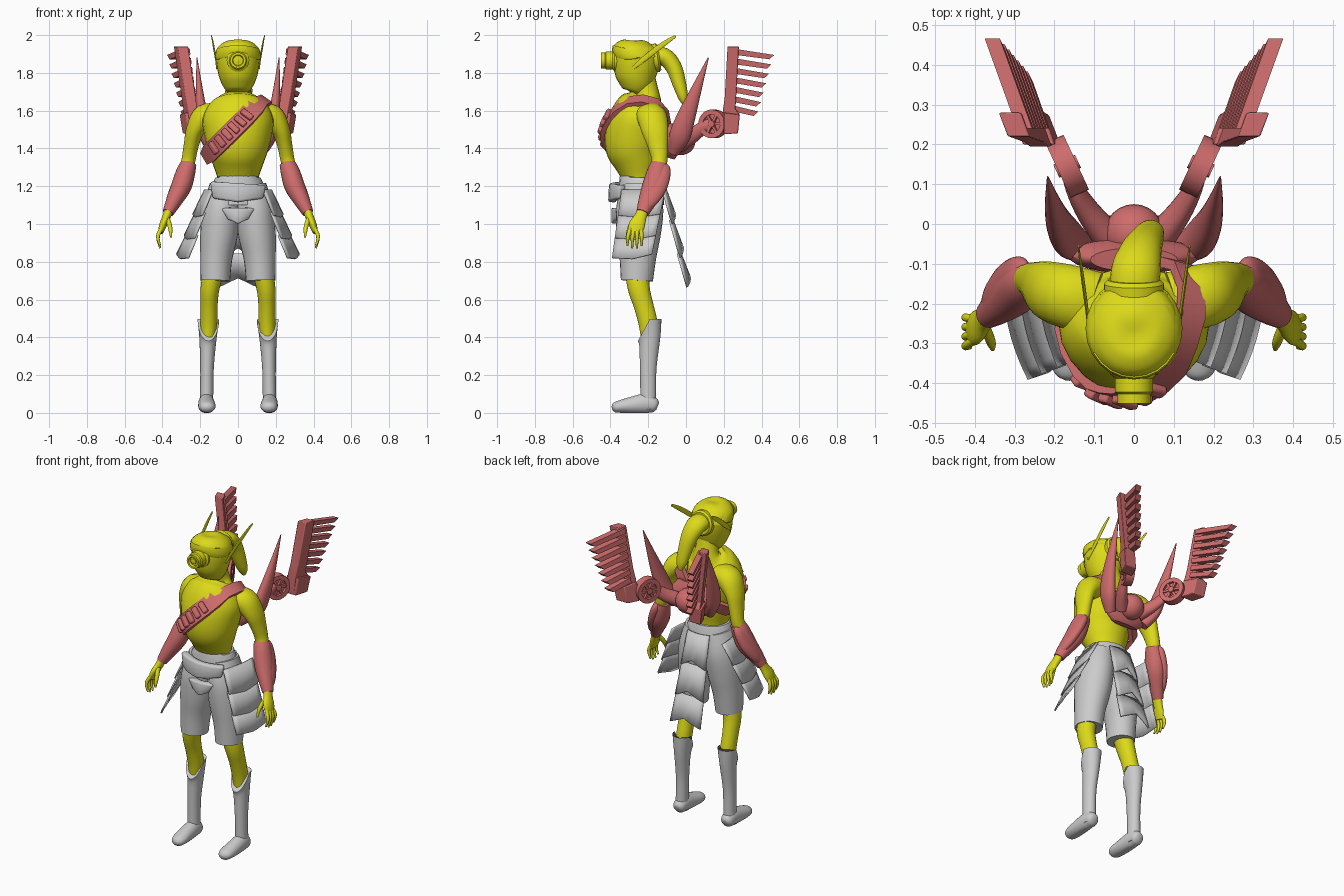
import bpy, bmesh, math
from mathutils import Vector as V, Matrix

X, Y, Z = V((1, 0, 0)), V((0, 1, 0)), V((0, 0, 1))

def mat(name, c):
    m = bpy.data.materials.new(name)
    m.diffuse_color = (*c, 1)
    return m

YEL, RED = mat("yellow", (0.72, 0.70, 0.01)), mat("red", (0.62, 0.15, 0.15))

def finish(bm, name, m=None, mirror=False, solid=0, bevel=0, angle=40):
    bmesh.ops.remove_doubles(bm, verts=bm.verts, dist=1e-5)
    bmesh.ops.recalc_face_normals(bm, faces=bm.faces)
    for f in bm.faces:
        f.smooth = True
    me = bpy.data.meshes.new(name)
    bm.to_mesh(me)
    bm.free()
    me.set_sharp_from_angle(angle=math.radians(angle))
    ob = bpy.data.objects.new(name, me)
    bpy.context.collection.objects.link(ob)
    if m:
        me.materials.append(m)
    if solid:
        s = ob.modifiers.new("solid", 'SOLIDIFY')
        s.thickness, s.offset = solid, 0
    if bevel:
        b = ob.modifiers.new("bevel", 'BEVEL')
        b.width, b.segments, b.limit_method = bevel, 2, 'ANGLE'
    if mirror:
        ob.modifiers.new("mirror", 'MIRROR')

def dense(pts, steps=4):
    """Catmull-Rom refinement of (x, y, z, r1, r2) rows."""
    out = []
    for i in range(len(pts) - 1):
        a, b, c, d = (pts[max(0, min(len(pts) - 1, i + k))] for k in (-1, 0, 1, 2))
        for s in range(steps):
            t = s / steps
            out.append([.5 * (2*q + (r-p)*t + (2*p-5*q+4*r-w)*t*t + (3*q-p-3*r+w)*t**3)
                        for p, q, r, w in zip(a, b, c, d)])
    return out + [list(pts[-1])]

def skin(bm, rings, cap=True, loop=False):
    vs = [[bm.verts.new(p) for p in r] for r in rings]
    n = len(vs[0])
    for a, b in zip(vs, vs[1:] + vs[:1] if loop else vs[1:]):
        for j in range(n):
            bm.faces.new((a[j], a[(j+1) % n], b[(j+1) % n], b[j]))
    if cap:
        bm.faces.new(vs[0])
        bm.faces.new(vs[-1])

def loft(bm, pts, ref=X, n=24, warp=None, steps=4):
    d = dense(pts, steps)
    rings = []
    for i, q in enumerate(d):
        t = (V(d[min(i+1, len(d)-1)][:3]) - V(d[max(i-1, 0)][:3])).normalized()
        s = (ref - t * ref.dot(t)).normalized()
        u = t.cross(s)
        ring = [V(q[:3]) + s * max(q[3], .001) * math.cos(k*math.tau/n)
                + u * max(q[4], .001) * math.sin(k*math.tau/n) for k in range(n)]
        rings.append([warp(p) for p in ring] if warp else ring)
    skin(bm, rings)

def lathe(bm, prof, c, axis, n=28):
    """Closed (radius, height) profile turned about an axis."""
    R = axis.to_track_quat('Z', 'Y').to_matrix()
    skin(bm, [[V(c) + R @ V((r*math.cos(a), r*math.sin(a), h)) for r, h in prof]
              for a in (k*math.tau/n for k in range(n))], cap=False, loop=True)

def prism(bm, pts, fmap, t0, t1):
    skin(bm, [[fmap(u, v, t) for u, v in pts] for t in (t0, t1)])

def plate(bm, A, B, Ua, Ub, bulge, tip, n=8):
    """Curved sheet from top centre A to bottom centre B."""
    A, B, Ua, Ub, bulge = map(V, (A, B, Ua, Ub, bulge))
    g = [[bm.verts.new(A.lerp(B, v) + u*Ua.lerp(Ub, v) + bulge*(1-u*u) - Z*tip*(1-abs(u))*v)
          for u in (2*k/n - 1 for k in range(n+1))] for v in (0, .5, 1)]
    for a, b in zip(g, g[1:]):
        for k in range(n):
            bm.faces.new((a[k], a[k+1], b[k+1], b[k]))

def part(fn, rows, name, m=None, ref=X, warp=None, **kw):
    bm = bmesh.new()
    for r in rows:
        fn(bm, r, ref, 24, warp)
    finish(bm, name, m, **kw)

# Torso and neck
TORSO = [(0, -.245, 1.17, .105, .09), (0, -.245, 1.24, .108, .095), (0, -.255, 1.32, .135, .125),
         (0, -.27, 1.4, .163, .155), (0, -.268, 1.48, .18, .16), (0, -.255, 1.55, .188, .152),
         (0, -.235, 1.61, .165, .135), (0, -.215, 1.647, .125, .1), (0, -.205, 1.68, .074, .066), (0, -.235, 1.78, .062, .07)]
part(loft, [TORSO], "torso", YEL)
# Head, cap, eye piece
part(loft, [[(0, -.275, 1.69, .03, .03), (0, -.27, 1.705, .062, .065), (0, -.265, 1.75, .09, .095),
             (0, -.265, 1.81, .108, .115), (0, -.262, 1.88, .116, .122), (0, -.26, 1.93, .105, .11),
             (0, -.26, 1.955, .06, .06)]], "head", YEL)
part(loft, [[(0, -.262, 1.895, .118, .122), (0, -.263, 1.903, .122, .128), (0, -.262, 1.925, .114, .122),
             (0, -.258, 1.95, .09, .1), (0, -.255, 1.967, .055, .062), (0, -.255, 1.972, .004, .004)]],
     "cap", YEL, warp=lambda p: V((p.x, p.y, p.z - .6*max(0, 1.93-p.z)*(abs(p.x)/.12)**2 - .15*(p.y+.26)*(p.z < 1.93))))
bm = bmesh.new()
lathe(bm, [(0, -.02), (.06, -.02), (.06, .01), (.048, .02), (.048, .055), (.042, .06), (.042, .083),
           (.03, .083), (.026, .07), (0, .07)], (0, -.368, 1.866), -Y)
lathe(bm, [(0, -.02), (.016, -.02), (.016, .005), (0, .01)], (0, -.44, 1.866), -Y, 16)
finish(bm, "eye_piece", YEL)
# Head tail with collar
part(loft, [[(0, -.18, 1.885, .062, .05), (.005, -.115, 1.885, .062, .048), (.018, -.065, 1.83, .052, .043),
             (.033, -.035, 1.74, .042, .036), (.042, -.015, 1.67, .032, .026), (.045, -.005, 1.63, .012, .01)]], "head_tail", YEL)
bm = bmesh.new()
lathe(bm, [(.05, -.025), (.076, -.025), (.076, .005), (.066, .015), (.05, .015)], (0, -.155, 1.88), V((0, 1, .15)))
finish(bm, "tail_collar", YEL)
# Antennae
part(loft, [[(.112, -.28, 1.825, .004, .008), (.118, -.22, 1.875, .004, .014),
             (.13, -.13, 1.945, .004, .014), (.14, -.055, 1.995, .002, .007)]], "antennae", YEL, mirror=True)

# Upper arms and hands
part(loft, [[(.1, -.2, 1.58, .08, .055), (.175, -.18, 1.565, .08, .07), (.225, -.165, 1.5, .072, .05),
             (.247, -.15, 1.42, .055, .04), (.262, -.14, 1.34, .042, .037), (.28, -.15, 1.27, .04, .035)]],
     "upper_arms", YEL, ref=Y, mirror=True)
fingers = [[(.4, -.24-.017*k, .985, .011, .011), (.424, -.235-.024*k, .935, .01, .01),
            (.412, -.235-.025*k, .872 + .012*(k in (0, 3)), .005, .005)] for k in range(4)]
part(loft, [[(.36, -.222, 1.09, .03, .025), (.378, -.24, 1.04, .032, .022), (.397, -.26, .995, .043, .02),
             (.41, -.27, .955, .036, .014)],
            [(.378, -.25, 1.04, .014, .012), (.36, -.295, .985, .013, .012), (.355, -.315, .93, .005, .005)]] + fingers,
     "hands", YEL, ref=Y, mirror=True)
# Forearm bracers with outer shell
part(loft, [[(.258, -.14, 1.325, .042, .04), (.275, -.15, 1.28, .055, .05), (.3, -.17, 1.2, .062, .054),
             (.34, -.205, 1.12, .048, .042), (.37, -.23, 1.06, .034, .03)],
            [(.268, -.12, 1.32, .02, .01), (.285, -.125, 1.29, .045, .028), (.318, -.15, 1.21, .055, .032),
             (.352, -.19, 1.13, .045, .028), (.375, -.22, 1.08, .018, .012)]], "bracers", RED, ref=Y, mirror=True)

# Legs, shorts, boots
part(loft, [[(.128, -.26, .76, .056, .065), (.148, -.25, .66, .05, .058), (.153, -.225, .57, .045, .052),
             (.154, -.2, .47, .044, .05), (.159, -.192, .36, .036, .042)]], "legs", YEL, mirror=True)
part(loft, [[(.065, -.24, 1.2, .085, .1), (.088, -.245, 1.08, .1, .125), (.1, -.25, .95, .1, .117),
             (.115, -.255, .82, .085, .097), (.12, -.26, .7, .078, .085)]], "shorts", mirror=True)
def cuff(p):
    k = max(0, min(1, (p.z - .34) / .15))
    face = max(0, (-.192 - p.y) / .06)
    return V((p.x, p.y, p.z - k * .11 * face))
part(loft, [[(.157, -.192, .495, .057, .062), (.159, -.192, .4, .046, .056), (.164, -.2, .24, .036, .044),
             (.166, -.2, .1, .035, .042), (.167, -.2, .02, .036, .044)]], "boots", warp=cuff, mirror=True)
part(loft, [[(.167, -.15, .035, .02, .02), (.167, -.165, .04, .036, .038), (.167, -.21, .05, .042, .052),
             (.166, -.28, .042, .045, .045), (.164, -.345, .034, .045, .034), (.163, -.378, .028, .034, .026),
             (.163, -.392, .025, .012, .01)]], "feet", mirror=True,
     warp=lambda p: V((p.x, p.y, max(p.z, 0))))
# Belt, front pouch, groin plate
part(loft, [[(0, -.24, 1.1, .15, .125), (0, -.24, 1.17, .148, .12), (0, -.24, 1.22, .132, .11), (0, -.24, 1.245, .12, .103)]],
     "belt", warp=lambda p: V((p.x, p.y, p.z + .035*(p.z > 1.2)*(p.y < -.3)*(1 - abs(p.x)/.13))))
bm = bmesh.new()
plate(bm, (0, -.335, 1.215), (0, -.34, 1.135), (.14, 0, -.01), (.125, 0, 0), (0, -.05, 0), .02)
finish(bm, "belt_pouch", solid=.045, bevel=.012)
bm = bmesh.new()
plate(bm, (0, -.355, 1.085), (0, -.355, 1.03), (.082, 0, 0), (.045, 0, 0), (0, -.02, 0), .03)
finish(bm, "groin_plate", solid=.04, bevel=.012)
# Layered hip skirts and rear skirt
def tiers(name, A, B, Ua, Ub, bulge, out, tip, mirror):
    A, B, Ua, Ub, out = map(V, (A, B, Ua, Ub, out))
    bm = bmesh.new()
    for i in range(3):
        s, e = i/3, min(1, (i+1)/3 + .04)
        plate(bm, A.lerp(B, s) - out, A.lerp(B, e) + out, Ua.lerp(Ub, s), Ua.lerp(Ub, e), bulge, tip)
    finish(bm, name, solid=.01, mirror=mirror)
tiers("hip_skirts", (.16, -.225, 1.18), (.288, -.285, .83), (-.02, -.115, 0), (-.03, -.105, -.01), (.012, 0, 0), (.005, 0, 0), .015, True)
tiers("rear_skirt", (0, -.125, 1.2), (0, .002, .665), (.075, 0, 0), (.105, 0, 0), (0, .016, 0), (0, .004, 0), -.05, False)

# Chest sash with pouches
D = dense(TORSO)
def front(x, z):
    q = min(D, key=lambda r: abs(r[2] - z))
    return V((x, q[1] - (q[4] + .006) * math.sqrt(max(.03, 1 - (x/(q[3]+.006))**2)), z))
path = [front(-.15 + .195*k/6, 1.375 + .195*k/6) for k in range(7)]
path += [V(p) for p in ((.088, -.36, 1.617), (.125, -.3, 1.648), (.145, -.23, 1.656), (.145, -.16, 1.638),
                        (.125, -.11, 1.58), (.07, -.092, 1.5), (0, -.095, 1.44),
                        (-.09, -.125, 1.4), (-.155, -.19, 1.36), (-.172, -.265, 1.35))]
rings, frames = [], []
for i, p in enumerate(path):
    t = (path[(i+1) % len(path)] - path[i-1]).normalized()
    n = p - V((0, -.25, 1.45))
    n = (n - t*n.dot(t)).normalized()
    w = t.cross(n)
    frames.append((p, t, n, w))
    h = .05 if i < 8 else .035
    rings.append([p + w*a*h + n*b for a, b in ((-1, -.014), (1, -.014), (1, .012), (-1, .012))])
bm = bmesh.new()
skin(bm, rings, cap=False, loop=True)
finish(bm, "sash", RED)
bm = bmesh.new()
for p, t, n, w in frames[1:7]:
    M = Matrix((t, w, n)).transposed().to_4x4()
    M.translation = p + n*.016
    bmesh.ops.create_cube(bm, size=1, matrix=M @ Matrix.Diagonal((.032, .07, .03, 1)))
finish(bm, "sash_pouches", RED, bevel=.007)

# Backpack with dome
part(loft, [[(0, -.09, 1.35, .09, .03), (0, -.08, 1.39, .14, .042), (0, -.08, 1.46, .165, .045),
             (0, -.09, 1.53, .11, .03)]], "backpack", RED)
bm = bmesh.new()
bmesh.ops.create_uvsphere(bm, u_segments=24, v_segments=14, radius=.075, matrix=Matrix.Translation((0, -.025, 1.44)))
finish(bm, "backpack_dome", RED)
# Upright spikes and wing struts
part(loft, [[(.12, -.065, 1.38, .03, .03), (.165, -.035, 1.46, .036, .055), (.188, -.002, 1.56, .032, .05),
             (.204, .05, 1.7, .02, .03), (.217, .118, 1.88, .002, .003)]], "spikes", RED, mirror=True)
part(loft, [[(.06, -.04, 1.42, .04, .045), (.115, .03, 1.465, .03, .04), (.15, .09, 1.51, .022, .034),
             (.165, .14, 1.53, .02, .03)]], "wing_struts", RED, mirror=True)
# Wing joint wheels with spokes
C, AX = V((.168, .145, 1.53)), V((.9, -.42, 0)).normalized()
bm = bmesh.new()
lathe(bm, [(.05, -.025), (.076, -.025), (.076, .025), (.05, .025)], C, AX)
lathe(bm, [(0, -.03), (.018, -.03), (.018, .03), (0, .03)], C, AX, 16)
lathe(bm, [(0, -.008), (.055, -.008), (.055, .008), (0, .008)], C, AX)
R = AX.to_track_quat('Z', 'Y').to_matrix().to_4x4()
for k in range(3):
    bmesh.ops.create_cube(bm, size=1, matrix=Matrix.Translation(C) @ R @ Matrix.Rotation(k*math.pi/3, 4, 'Z')
                          @ Matrix.Diagonal((.11, .014, .046, 1)))
finish(bm, "wing_wheels", RED, mirror=True, angle=30)
# Wing bars and feathers, drawn in side view and leaned outward
def wing(y, z, t):
    return V((.17 + .38*(y - .14) + .13*(z - 1.5) + t, y, z))
bm = bmesh.new()
prism(bm, [(.195, 1.6), (.205, 1.67), (.22, 1.94), (.28, 1.94), (.262, 1.61), (.285, 1.58), (.275, 1.48), (.2, 1.475)],
      wing, .005, .06)
prism(bm, [(.2, 1.59), (.285, 1.58), (.275, 1.48), (.2, 1.475)], wing, -.005, .075)
finish(bm, "wing_bars", RED, mirror=True, bevel=.004, angle=25)
bm = bmesh.new()
for i in range(7):
    z, e = 1.93 - .05*i, .467 - .014*i
    prism(bm, [(.24, z), (.24, z-.032), (e-.025, z-.058), (e, z-.035)], wing, -.008, .03)
finish(bm, "wing_feathers", RED, mirror=True, angle=25)
